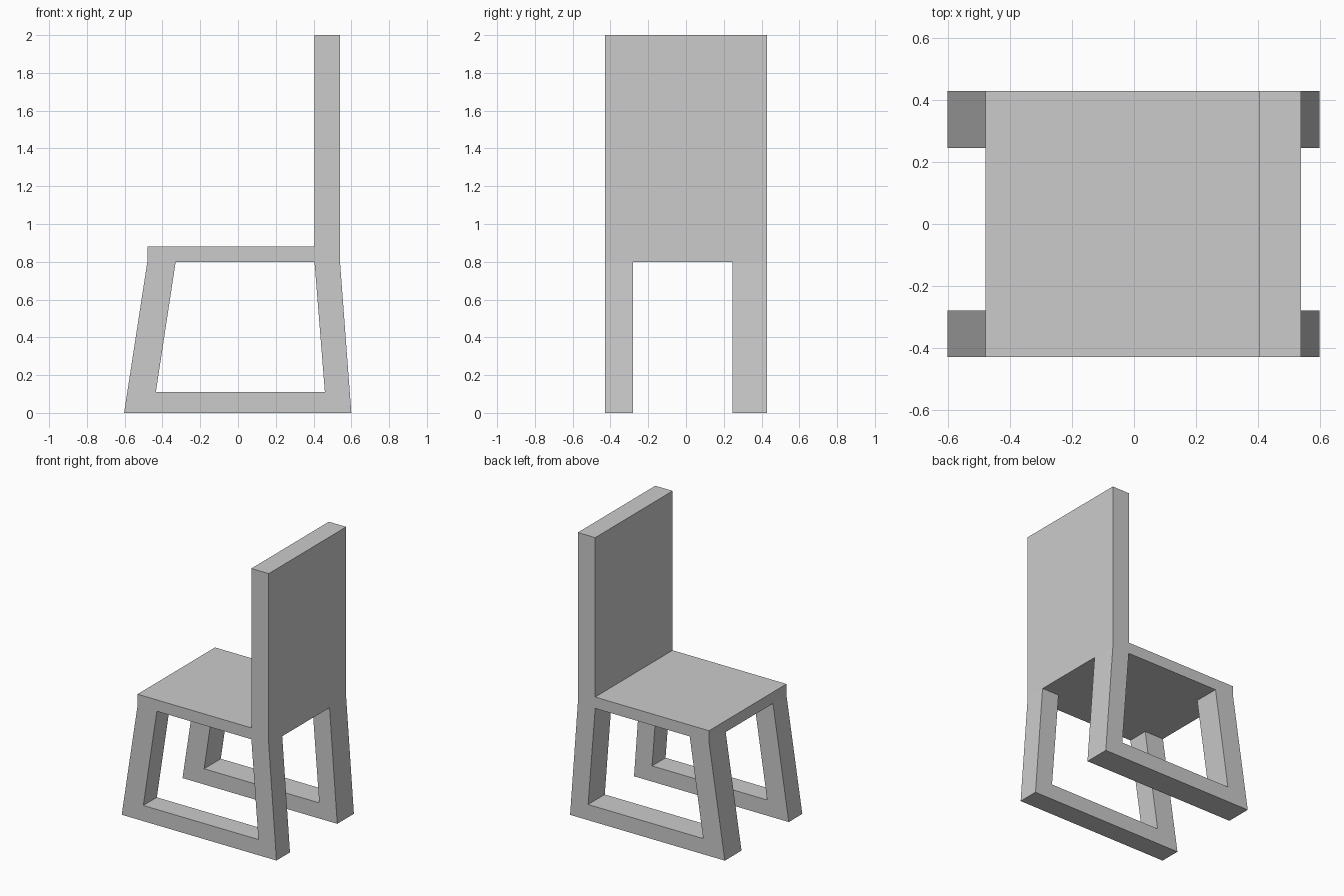
import bpy
import bmesh
from mathutils import Vector

if "Cube" in bpy.data.objects:
    bpy.data.objects.remove(bpy.data.objects["Cube"])


def extrude_profile(name, profile, y0, y1):
    """Extrude a closed (x, z) profile from y0 to y1."""
    bm = bmesh.new()
    face = bm.faces.new([bm.verts.new((x, y0, z)) for x, z in profile])
    ext = bmesh.ops.extrude_face_region(bm, geom=[face], use_keep_orig=True)
    verts = [v for v in ext["geom"] if isinstance(v, bmesh.types.BMVert)]
    bmesh.ops.translate(bm, verts=verts, vec=Vector((0, y1 - y0, 0)))
    bmesh.ops.recalc_face_normals(bm, faces=bm.faces)
    mesh = bpy.data.meshes.new(name)
    bm.to_mesh(mesh)
    bm.free()
    obj = bpy.data.objects.new(name, mesh)
    bpy.context.collection.objects.link(obj)
    return obj


# Seat and upright backrest as one L-shaped slab
seat_profile = [(-0.48, 0.80), (0.54, 0.80), (0.54, 2.0),
                (0.405, 2.0), (0.405, 0.88), (-0.48, 0.88)]
extrude_profile("seat_and_backrest", seat_profile, -0.43, 0.43)

# Splayed legs joined by a floor runner, one frame per side
leg_profile = [(-0.48, 0.80), (-0.603, 0.0), (0.60, 0.0), (0.54, 0.80),
               (0.405, 0.80), (0.46, 0.11), (-0.435, 0.11), (-0.33, 0.80)]
for name, y0, y1 in (("front_leg_frame", -0.43, -0.28),
                     ("rear_leg_frame", 0.245, 0.43)):
    extrude_profile(name, leg_profile, y0, y1)
